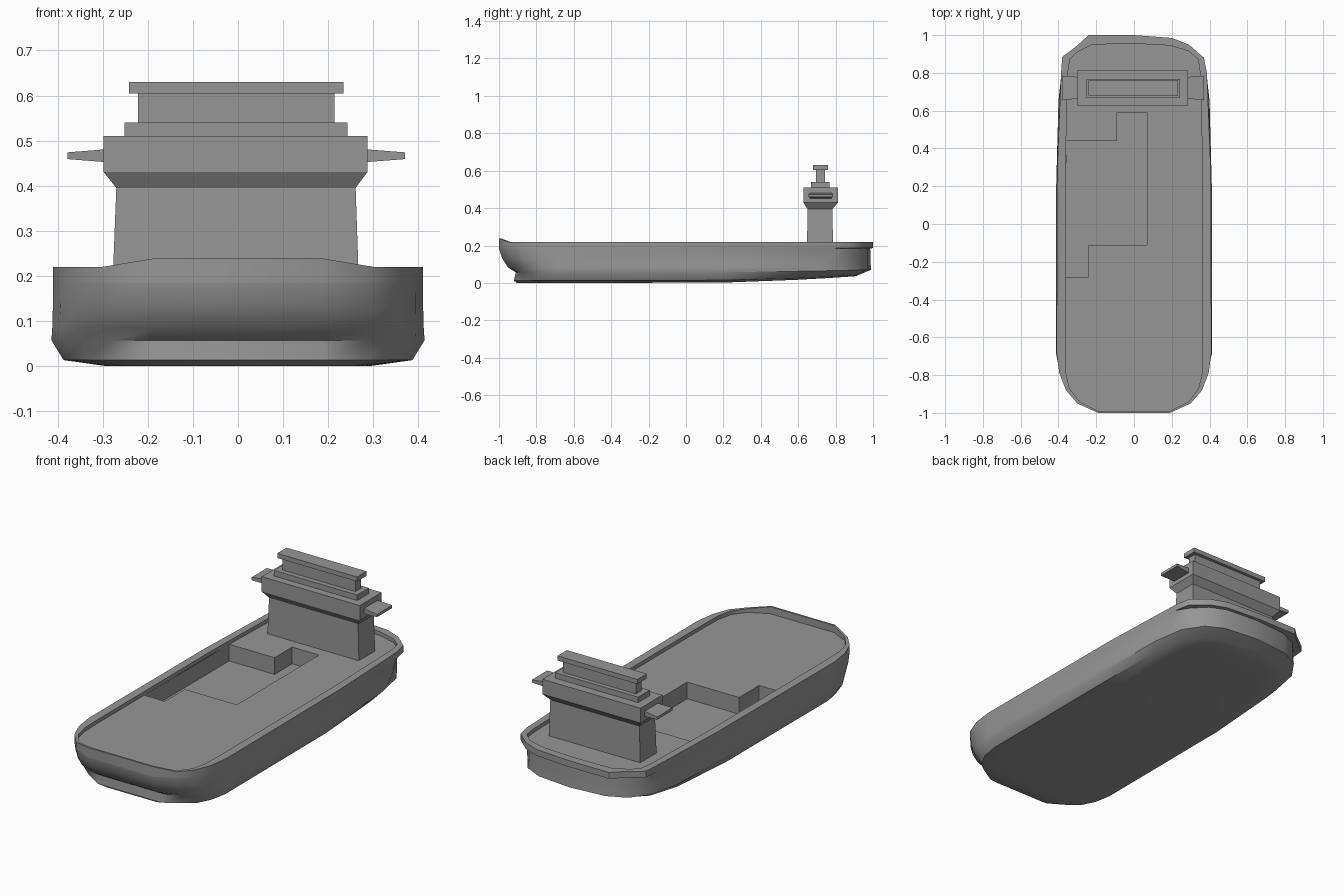
import bpy, bmesh

if "Cube" in bpy.data.objects:
    bpy.data.objects.remove(bpy.data.objects["Cube"])

# Half outlines of the hull, bow (-y) to stern (+y)
RIM = [(.19, -1), (.30, -.95), (.36, -.88), (.395, -.79), (.41, -.68), (.406, .3),
       (.386, .8), (.37, .88), (.29, .95), (.2, .985), (0, 1)]
INNER = [(.19, -.99), (.29, -.94), (.342, -.87), (.36, -.79), (.363, -.68), (.363, .3),
         (.35, .8), (.34, .87), (.29, .915), (.19, .945), (0, .955)]
SHOULDER = RIM[:6] + [(.384, .8), (.348, .86), (.28, .93), (.19, .97), (0, .985)]
KNEE = [(.19, -.91), (.28, -.88), (.345, -.84), (.393, -.77), (.414, -.68), (.412, .2),
        (.4, .65), (.37, .82), (.3, .92), (.2, .97), (0, .99)]
CHINE = [(.19, -.92), (.28, -.865), (.335, -.82), (.37, -.75), (.387, -.66), (.387, .2),
         (.37, .6), (.33, .78), (.26, .86), (.17, .905), (0, .925)]
BOTTOM = [(x * .76, y * .985) for x, y in CHINE]

# One dark grey for the whole ship
GREY = bpy.data.materials.new("dark_grey")
GREY.diffuse_color = (.305, .305, .305, 1)
GREY.use_nodes = True
GREY.node_tree.nodes["Principled BSDF"].inputs["Base Color"].default_value = GREY.diffuse_color


def mix(a, b, t):
    return [(p[0] + (q[0] - p[0]) * t, p[1] + (q[1] - p[1]) * t) for p, q in zip(a, b)]


def ring(half, z, port=None, bow=0.0, rise=0.0):
    """Closed loop of 3D points from a half outline; port gives a different left side."""
    def lift(i, p):
        return (p[0], p[1], z + (bow if i == 0 else 0) + rise * max(0, p[1] / .92) ** 2)
    right = [lift(i, p) for i, p in enumerate(half)]
    left = [lift(i, (-p[0], p[1])) for i, p in enumerate(port or half)]
    return right + left[-2::-1]


def make(name, verts, faces, smooth=False, fix=True):
    me = bpy.data.meshes.new(name)
    me.from_pydata(verts, [], faces)
    me.materials.append(GREY)
    if fix:
        bm = bmesh.new()
        bm.from_mesh(me)
        bmesh.ops.recalc_face_normals(bm, faces=bm.faces)
        bm.to_mesh(me)
        bm.free()
    ob = bpy.data.objects.new(name, me)
    bpy.context.collection.objects.link(ob)
    if smooth:
        bpy.ops.object.select_all(action='DESELECT')
        ob.select_set(True)
        bpy.context.view_layer.objects.active = ob
        bpy.ops.object.shade_smooth_by_angle(angle=.72)
    return ob


# Hull: loft of outlines from the bottom up to the bulwark and down to the deck
DECK = .2
rim_port = RIM[:7] + [(.38, .885), (.3, .945), (.24, 1), (0, 1)]
inner_port = INNER[:8] + [(.3, .91), (.22, .95), (0, .955)]
rings = [ring(BOTTOM, .002, rise=.035),
         ring(CHINE, .013, rise=.03),
         ring(KNEE, .057, rise=.012),
         ring(mix(KNEE, SHOULDER, .45), .082, rise=.01),
         ring(mix(KNEE, SHOULDER, .8), .13),
         ring(SHOULDER, .184),
         ring(RIM, .186, rim_port),
         ring(RIM, .22, rim_port, bow=.018),
         ring(INNER, .22, inner_port, bow=.018),
         ring(INNER, DECK, inner_port)]
n = len(rings[0])
m = n // 2
verts = [p for r in rings for p in r]
low = min(v[2] for v in verts)
verts = [(x, y, z - low) if z < .01 else (x, y, z) for x, y, z in verts]
faces = [(k * n + i, k * n + (i + 1) % n, (k + 1) * n + (i + 1) % n, (k + 1) * n + i)
         for k in range(len(rings) - 1) for i in range(n)]
faces += [(i, n - 1 - i, n - 2 - i, i + 1) for i in range(m - 1)]
faces.append((m - 1, m + 1, m))
make("hull", verts, faces, smooth=True)

# Deck with a sunken well reaching the port bulwark
notch = [(-.361, .44), (-.09, .44), (-.09, .59), (.07, .59),
         (.07, -.11), (-.24, -.11), (-.24, -.28), (-.363, -.28)]
loop = [(p[0], p[1]) for p in ring(INNER, DECK, inner_port)]
cut = next(i for i in range(m + 1, n) if loop[i][1] < .44)
outline = loop[:cut] + notch + loop[cut + 1:]
make("deck", [(x, y, DECK) for x, y in outline], [list(range(len(outline)))], fix=False)
q = len(notch)
well = [(x, y, z) for z in (DECK, .11) for x, y in notch]
# Walls and floor, wound so they face into the well
walls = [(i, (i + 1) % q, (i + 1) % q + q, i + q) for i in range(q)]
make("cargo_well", well, [f[::-1] for f in walls] + [tuple(range(2 * q - 1, q - 1, -1))], fix=False)


def tiers(name, sections):
    """Stack of rectangles (x0, x1, y0, y1, z) closed at both ends."""
    vs = [p for a, b, c, d, z in sections
          for p in ((a, c, z), (b, c, z), (b, d, z), (a, d, z))]
    k = len(sections)
    fs = [(4 * j + i, 4 * j + (i + 1) % 4, 4 * j + 4 + (i + 1) % 4, 4 * j + 4 + i)
          for j in range(k - 1) for i in range(4)]
    fs += [(3, 2, 1, 0), tuple(range(4 * k - 4, 4 * k))]
    return make(name, vs, fs)


# Deckhouse tower and flared bridge
tiers("deckhouse", [(-.278, .268, .647, .786, .19), (-.27, .261, .65, .783, .395),
                    (-.298, .287, .627, .813, .43), (-.298, .287, .627, .813, .51)])
tiers("bridge_roof_step", [(-.252, .243, .668, .767, .505), (-.252, .243, .668, .767, .54)])
tiers("upper_neck", [(-.222, .214, .695, .743, .535), (-.222, .214, .695, .743, .61)])
tiers("top_cap", [(-.242, .234, .68, .76, .605), (-.242, .234, .68, .76, .63)])

# Bridge wings, tapering outward
for side, root, tip in (("left", -.29, -.378), ("right", .28, .37)):
    vs = []
    for x, z0, z1, y0, y1 in ((root, .452, .481, .665, .778), (tip, .459, .474, .655, .785)):
        vs += [(x, y0, z0), (x, y1, z0), (x, y1, z1), (x, y0, z1)]
    make("bridge_wing_" + side, vs,
         [(0, 1, 2, 3), (7, 6, 5, 4)] + [(i, i + 4, (i + 1) % 4 + 4, (i + 1) % 4) for i in range(4)])
